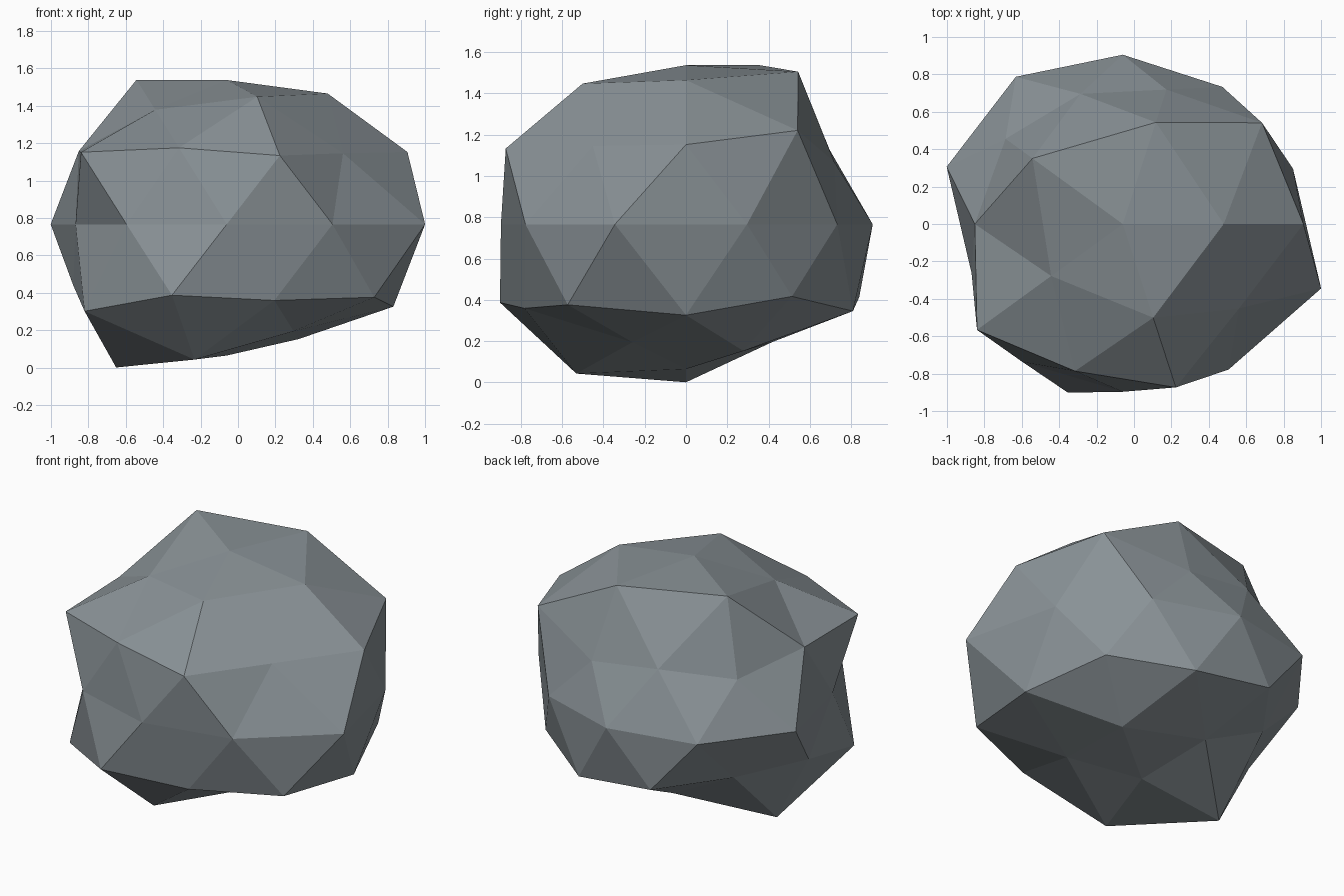
import bpy, bmesh, math
from mathutils import Vector

if "Cube" in bpy.data.objects:
    bpy.data.objects.remove(bpy.data.objects["Cube"])

CENTRE = Vector((-0.06, 0, 0.766))
FLATTEN = 0.8  # the boulder is squashed in height

# Rings of the icosphere: height on unit sphere, first azimuth, radii anticlockwise
RINGS = [
    (1.0, 0, [0.964]),
    (0.8507, 0, [1.027, 1.087, 1.135, 0.90, 1.002]),
    (0.5257, 36, [1.082, 0.86, 0.93, 0.972, 0.903]),
    (0.4472, 0, [1.08, 0.845, 0.866, 1.077, 1.027]),
    (0.0, 18, [0.957, 0.906, 0.905, 0.973, 0.99, 0.85, 0.912, 0.897, 0.962, 1.115]),
    (-0.4472, 36, [0.977, 0.987, 0.917, 1.06, 1.09]),
    (-0.5257, 0, [1.047, 1.0, 0.838, 1.105, 0.968]),
    (-0.8507, 36, [0.902, 0.838, 1.125, 1.063, 0.84]),
    (-1.0, 0, [0.877]),
]


def radius(d):
    """Bump height of the boulder in unit direction d."""
    z, start, radii = min(RINGS, key=lambda ring: abs(ring[0] - d.z))
    n = len(radii)
    azimuth = math.degrees(math.atan2(d.y, d.x))
    return radii[round((azimuth - start) * n / 360) % n]


# Boulder: low-poly icosphere with each corner pushed in or out
bm = bmesh.new()
bmesh.ops.create_icosphere(bm, subdivisions=2, radius=1)
for v in bm.verts:
    p = v.co.normalized()
    p *= radius(p)
    p.z *= FLATTEN
    v.co = CENTRE + p
bmesh.ops.recalc_face_normals(bm, faces=bm.faces)

mesh = bpy.data.meshes.new("boulder")
bm.to_mesh(mesh)
bm.free()

stone = bpy.data.materials.new("grey stone")
stone.diffuse_color = (0.25, 0.285, 0.305, 1)
stone.use_nodes = True
stone.node_tree.nodes["Principled BSDF"].inputs["Base Color"].default_value = stone.diffuse_color
mesh.materials.append(stone)
bpy.context.collection.objects.link(bpy.data.objects.new("boulder", mesh))
